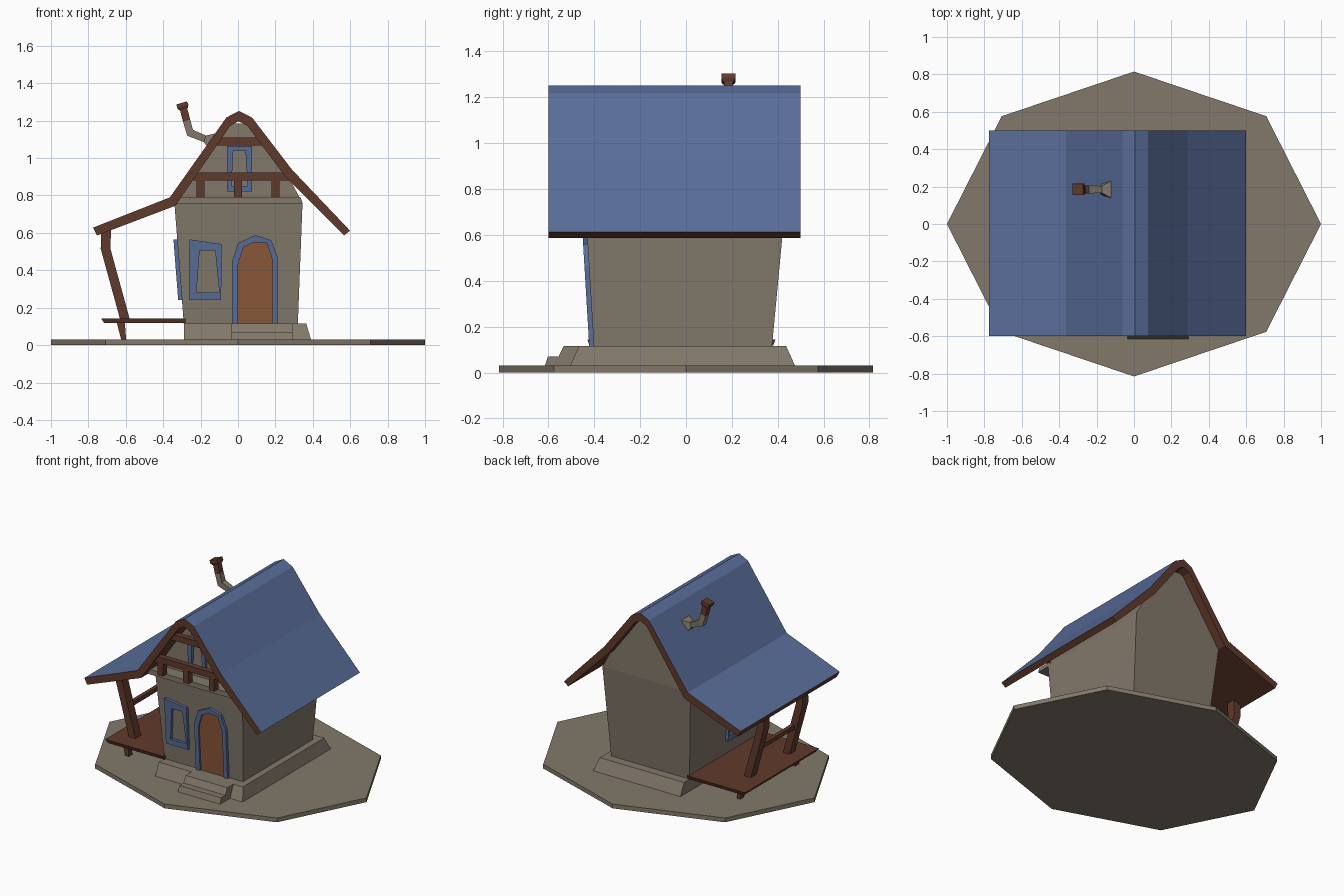
import bpy, bmesh, math
from mathutils import Vector

if "Cube" in bpy.data.objects:
    bpy.data.objects.remove(bpy.data.objects["Cube"])


def material(name, rgb):
    m = bpy.data.materials.new(name)
    m.diffuse_color = (*rgb, 1)
    m.use_nodes = True
    m.node_tree.nodes["Principled BSDF"].inputs["Base Color"].default_value = m.diffuse_color
    return m


STONE = material("warm grey stone", (0.225, 0.19, 0.145))
BLUE = material("slate blue", (0.102, 0.156, 0.325))
WOOD = material("dark brown wood", (0.117, 0.042, 0.025))
DOOR = material("orange brown door", (0.26, 0.1, 0.045))


def loft(name, rings, mat, cyclic=False):
    """Skin a row of equal rings; open rows get end caps."""
    bm = bmesh.new()
    vs = [[bm.verts.new(p) for p in r] for r in rings]
    n = len(vs[0])
    pairs = list(zip(vs, vs[1:])) + ([(vs[-1], vs[0])] if cyclic else [])
    for a, b in pairs:
        for i in range(n):
            j = (i + 1) % n
            bm.faces.new((a[i], a[j], b[j], b[i]))
    if not cyclic:
        bm.faces.new(vs[0])
        bm.faces.new(vs[-1])
    bmesh.ops.recalc_face_normals(bm, faces=bm.faces)
    me = bpy.data.meshes.new(name)
    bm.to_mesh(me)
    bm.free()
    me.materials.append(mat)
    ob = bpy.data.objects.new(name, me)
    bpy.context.collection.objects.link(ob)
    return ob


def rect(x0, x1, y0, y1, z):
    return [(x0, y0, z), (x1, y0, z), (x1, y1, z), (x0, y1, z)]


def box(name, x0, x1, y0, y1, z0, z1, mat):
    return loft(name, [rect(x0, x1, y0, y1, z0), rect(x0, x1, y0, y1, z1)], mat)


def prism(name, pts, y0, y1, mat):
    """Extrude an xz outline along y."""
    return loft(name, [[(x, y, z) for x, z in pts] for y in (y0, y1)], mat)


def tube(name, path, y, mat):
    """Square pipe along (x, z, half width) points."""
    rings = []
    for i, (x, z, h) in enumerate(path):
        a, b = path[max(i - 1, 0)], path[min(i + 1, len(path) - 1)]
        t = Vector((b[0] - a[0], b[1] - a[1])).normalized() * h
        rings.append([(x - t.y, y - h, z + t.x), (x + t.y, y - h, z - t.x),
                      (x + t.y, y + h, z - t.x), (x - t.y, y + h, z + t.x)])
    return loft(name, rings, mat)


# Placement on the leaning walls: u along wall, z height, d outwards
def front(u, z, d):
    return (u, -0.402 - 0.06 * (z - 0.115) - d, z)


def left(u, z, d):
    return (-0.29 - 0.078 * (z - 0.115) - d, u, z)


def frame(name, outer, inner, place, depth, closed=True):
    rings = [[place(*o, -0.02), place(*o, depth), place(*i, depth), place(*i, -0.02)]
             for o, i in zip(outer, inner)]
    return loft(name, rings, BLUE, closed)


# Octagonal ground slab and foundation
octagon = [(math.cos(k * math.pi / 4), 0.815 * math.sin(k * math.pi / 4)) for k in range(8)]
loft("ground_slab", [[(x, y, z) for x, y in octagon] for z in (0, 0.03)], STONE)
loft("foundation", [rect(-0.29, 0.39, -0.505, 0.475, 0.03),
                    rect(-0.29, 0.365, -0.467, 0.437, 0.115)], STONE)
loft("lower_step", [rect(-0.035, 0.292, -0.615, -0.45, 0.03),
                    rect(-0.035, 0.29, -0.602, -0.45, 0.07)], STONE)
loft("upper_step", [rect(-0.035, 0.292, -0.575, -0.45, 0.03),
                    rect(-0.035, 0.29, -0.533, -0.45, 0.115)], STONE)

# Flared walls, gable and front ledge
loft("walls", [rect(-0.29, 0.32, -0.402, 0.375, 0.115),
               rect(-0.34, 0.345, -0.441, 0.436, 0.76)], STONE)
prism("gable", [(-0.34, 0.76), (0.345, 0.76), (0.27, 0.9), (0.05, 1.185),
                (-0.042, 1.185), (-0.33, 0.77)], -0.45, 0.436, STONE)
prism("front_ledge", [(-0.34, 0.755), (0.345, 0.755), (0.335, 0.79), (-0.325, 0.79)],
      -0.54, -0.43, STONE)

# Roof: blue on top, brown below and on the edges
top = [(-0.775, 0.628), (-0.364, 0.79), (-0.062, 1.217), (0.005, 1.252),
       (0.075, 1.217), (0.287, 0.94), (0.599, 0.612)]
under = [(-0.754, 0.586), (-0.335, 0.745), (-0.042, 1.172), (0.003, 1.197),
         (0.05, 1.172), (0.25, 0.905), (0.567, 0.586)]
roof = loft("roof", [[(a[0], y, a[1]) for y in (-0.6, 0.5)] +
                     [(b[0], y, b[1]) for y in (0.5, -0.6)]
                     for a, b in zip(top, under)], WOOD)
roof.data.materials.append(BLUE)
for f in roof.data.polygons:
    if f.normal.z > 0.3:
        f.material_index = 1

# Gable timbers
prism("gable_rail", [(-0.27, 0.88), (0.285, 0.88), (0.255, 0.922), (-0.24, 0.922)],
      -0.585, -0.545, WOOD)
prism("gable_tie", [(-0.12, 1.068), (0.135, 1.068), (0.1, 1.11), (-0.09, 1.11)],
      -0.585, -0.545, WOOD)
for k, x in enumerate((-0.2, 0, 0.2)):
    box(f"gable_post_{k}", x - 0.021, x + 0.021, -0.58, -0.535, 0.79, 0.885, WOOD)

# Door panel and arched frame
arch_in = [(0, 0.115), (0, 0.43), (0.03, 0.525), (0.085, 0.55), (0.155, 0.545),
           (0.185, 0.45), (0.185, 0.115)]
arch_out = [(-0.032, 0.115), (-0.032, 0.445), (0, 0.545), (0.092, 0.588), (0.178, 0.56),
            (0.214, 0.465), (0.214, 0.115)]
loft("door", [[front(*p, d) for p in arch_in] for d in (-0.01, 0.008)], DOOR)
frame("door_frame", arch_out, arch_in, front, 0.02, False)

# Window frames
win_out = [(-0.26, 0.24), (-0.09, 0.24), (-0.088, 0.54), (-0.26, 0.565)]
win_in = [(-0.222, 0.28), (-0.1, 0.28), (-0.122, 0.505), (-0.205, 0.505)]
frame("front_window_frame", win_out, win_in, front, 0.02)
frame("side_window_frame", [(u + 0.08, z) for u, z in win_out],
      [(u + 0.08, z) for u, z in win_in], left, 0.02)
frame("gable_window_frame", [(-0.06, 0.82), (0.075, 0.82), (0.075, 1.065), (-0.06, 1.065)],
      [(-0.035, 0.85), (0.052, 0.85), (0.04, 1.04), (-0.025, 1.04)], front, 0.022)

# Porch deck, legs, bent posts and rail
loft("porch_deck", [rect(-0.715, -0.28, -0.42, 0.38, 0.117),
                    rect(-0.732, -0.28, -0.43, 0.39, 0.143)], WOOD)
for k, y in enumerate((-0.34, 0.27)):
    loft(f"deck_leg_{k}", [rect(-0.625, -0.598, y - 0.02, y + 0.02, 0.03),
                           rect(-0.648, -0.605, y - 0.02, y + 0.02, 0.12)], WOOD)
for k, y in enumerate((-0.28, 0.15)):
    loft(f"porch_post_{k}", [rect(x - 0.026, x + 0.026, y - 0.032, y + 0.032, z)
                             for x, z in ((-0.605, 0.14), (-0.708, 0.515), (-0.705, 0.615))], WOOD)
box("porch_rail", -0.672, -0.645, -0.28, 0.15, 0.33, 0.36, WOOD)

# Bent chimney pipe
tube("chimney_flange", [(-0.128, 1.085, 0.052), (-0.178, 1.103, 0.018)], 0.185, STONE)
tube("chimney_elbow", [(-0.17, 1.1, 0.018), (-0.256, 1.135, 0.022), (-0.275, 1.2, 0.02)],
     0.185, STONE)
tube("chimney_stack", [(-0.275, 1.2, 0.02), (-0.293, 1.27, 0.02)], 0.185, WOOD)
tube("chimney_cap", [(-0.291, 1.262, 0.024), (-0.295, 1.275, 0.031), (-0.301, 1.295, 0.03)],
     0.185, WOOD)
